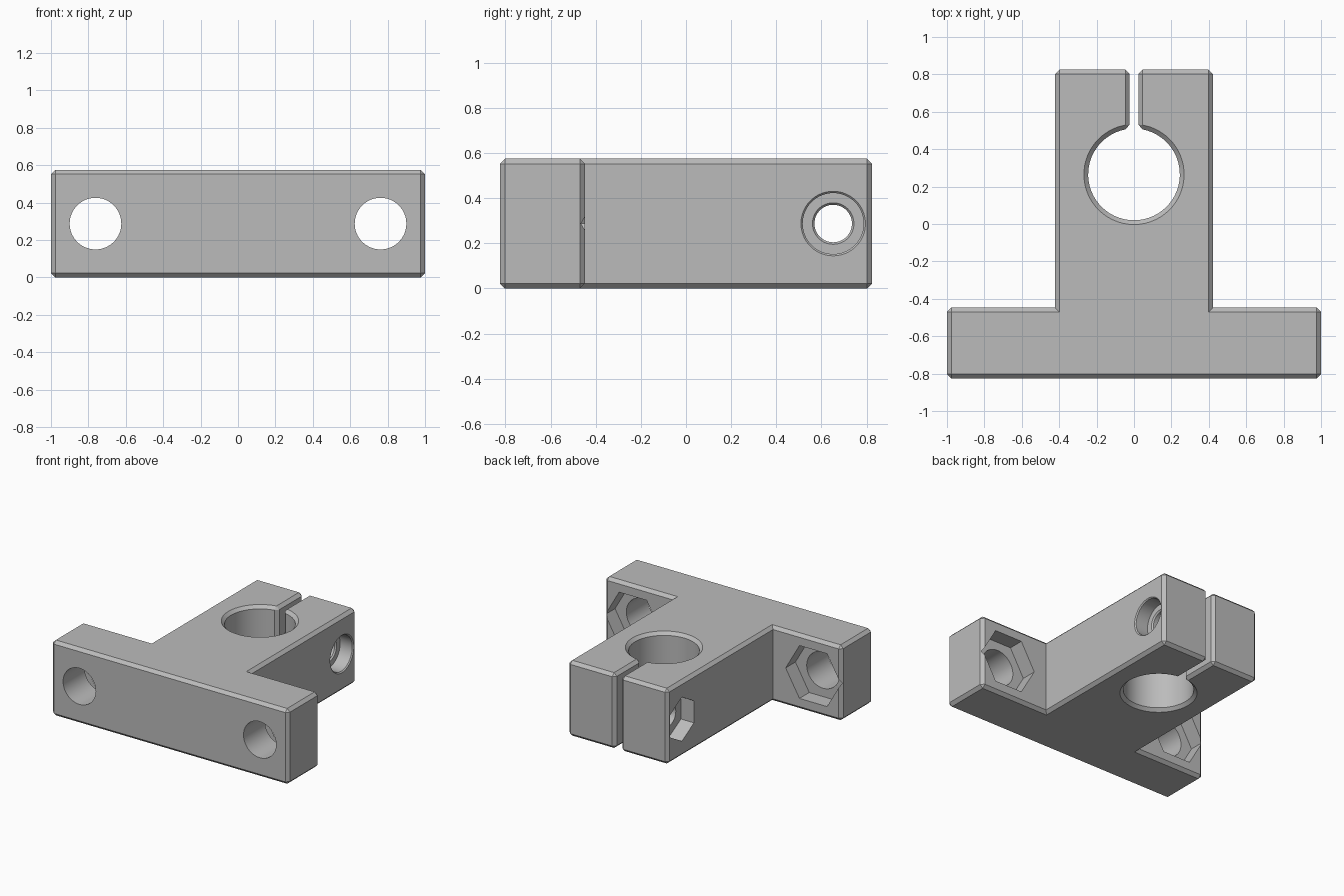
import bpy, bmesh, math
from mathutils import Matrix

if "Cube" in bpy.data.objects:
    bpy.data.objects.remove(bpy.data.objects["Cube"])

HEIGHT, MID, CHAMFER = 0.575, 0.2875, 0.023
BACK, STEM, SLOT = 0.825, 0.422, 0.023
BORE_Y, BORE_R = 0.265, 0.245

grey = bpy.data.materials.new("plain_grey")
grey.use_nodes = True
grey.diffuse_color = (0.5, 0.5, 0.5, 1)
grey.node_tree.nodes["Principled BSDF"].inputs["Base Color"].default_value = (0.5, 0.5, 0.5, 1)


def to_object(name, bm):
    bmesh.ops.recalc_face_normals(bm, faces=bm.faces)
    mesh = bpy.data.meshes.new(name)
    bm.to_mesh(mesh)
    bm.free()
    mesh.materials.append(grey)
    obj = bpy.data.objects.new(name, mesh)
    bpy.context.collection.objects.link(obj)
    return obj


def lathe(name, profile, sides, matrix, turn=0.0):
    """Closed solid from (radius, height) rings along local z."""
    bm = bmesh.new()
    rings = []
    for r, h in profile:
        angles = [turn + math.tau * i / sides for i in range(sides)]
        rings.append([bm.verts.new(matrix @ Matrix.Translation((r * math.cos(a), r * math.sin(a), h)).translation)
                      for a in angles])
    for low, high in zip(rings, rings[1:]):
        for i in range(sides):
            j = (i + 1) % sides
            bm.faces.new((low[i], low[j], high[j], high[i]))
    bm.faces.new(rings[0])
    bm.faces.new(rings[-1])
    return to_object(name, bm)


# Clamp block: T outline with a keyhole slot, extruded and chamfered
right = [(1, -BACK), (1, -0.447), (STEM, -0.447), (STEM, BACK), (SLOT, BACK)]
gap = math.asin(SLOT / BORE_R)
steps = 56
start, sweep = math.pi / 2 - gap, math.tau - 2 * gap
bore = [(BORE_R * math.cos(start - sweep * i / steps),
         BORE_Y + BORE_R * math.sin(start - sweep * i / steps)) for i in range(steps + 1)]
outline = right + bore + [(-x, y) for x, y in reversed(right)]

bm = bmesh.new()
base = bm.faces.new([bm.verts.new((x, y, 0)) for x, y in outline])
top = bmesh.ops.extrude_face_region(bm, geom=[base], use_keep_orig=True)["geom"]
bmesh.ops.translate(bm, verts=[g for g in top if isinstance(g, bmesh.types.BMVert)], vec=(0, 0, HEIGHT))
bmesh.ops.recalc_face_normals(bm, faces=bm.faces)
sharp = [e for e in bm.edges if e.is_convex and e.calc_face_angle() > math.radians(30)]
bmesh.ops.bevel(bm, geom=sharp, offset=CHAMFER, segments=1, profile=0.5, affect='EDGES')
block = to_object("clamp_block", bm)

# Mounting holes with hexagonal nut pockets behind the flange
cutters = []
for side, x in (("left", 0.762), ("right", -0.762)):
    along_y = Matrix.Translation((x, 0, MID)) @ Matrix.Rotation(-math.pi / 2, 4, 'X')
    cutters.append(lathe(side + "_mounting_hole", [(0.138, -1), (0.138, -0.4)], 64, along_y))
    cutters.append(lathe(side + "_nut_pocket", [(0.233, -0.565), (0.233, -0.4)], 6, along_y))

# Clamping screw hole: round counterbore on the left, nut pocket on the right
along_x = Matrix.Translation((0, 0.652, MID)) @ Matrix.Rotation(math.pi / 2, 4, 'Y')
screw = [(0.083, -0.6), (0.083, 0.302), (0.092, 0.312), (0.135, 0.312),
         (0.135, 0.414), (0.143, STEM), (0.143, 0.5)]
cutters.append(lathe("screw_hole", screw, 64, along_x))
cutters.append(lathe("screw_nut_pocket", [(0.168, -0.5), (0.168, -0.312)], 6, along_x))

for cutter in cutters:
    cutter.hide_render = True
    cut = block.modifiers.new(cutter.name, 'BOOLEAN')
    cut.operation, cut.solver, cut.object = 'DIFFERENCE', 'EXACT', cutter

# Bake the cuts and drop the cutters
bpy.context.view_layer.update()
graph = bpy.context.evaluated_depsgraph_get()
baked = bpy.data.meshes.new_from_object(block.evaluated_get(graph))
block.modifiers.clear()
block.data = baked
for cutter in cutters:
    bpy.data.objects.remove(cutter)

bpy.ops.object.select_all(action='DESELECT')
block.select_set(True)
bpy.context.view_layer.objects.active = block
bpy.ops.object.shade_smooth_by_angle(angle=math.radians(25))
